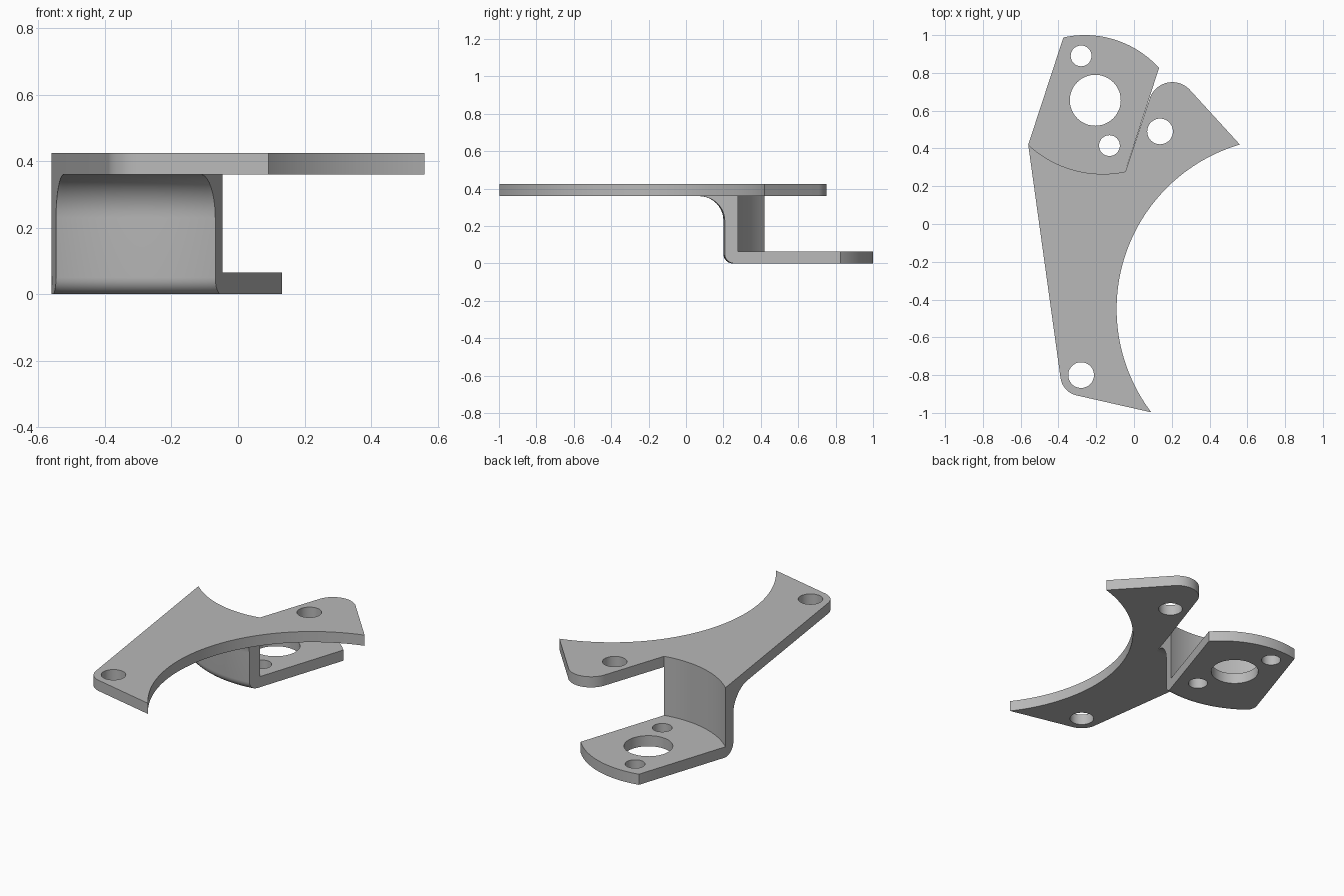
import bpy
import bmesh
from math import sin, cos, atan2, radians, degrees, sqrt
from mathutils import Vector
from mathutils.geometry import tessellate_polygon

if "Cube" in bpy.data.objects:
    bpy.data.objects.remove(bpy.data.objects["Cube"], do_unlink=True)

# Heights and the axis of the curved riser wall
LOW, UNDER, TOP = 0.065, 0.36, 0.425
AXIS = Vector((-0.165, 0.846))
R_IN, R_OUT, R_ROUND, R_FILLET = 0.581, 0.646, 0.05, 0.13
STEPS = 32

bm = bmesh.new()


def arc(cx, cy, r, a0, a1, n=24):
    angles = [radians(a0 + (a1 - a0) * i / n) for i in range(n + 1)]
    return [Vector((cx + r * cos(a), cy + r * sin(a))) for a in angles]


def hole(cx, cy, r):
    return arc(cx, cy, r, 0, 360, 48)[:-1]


def face(points):
    bm.faces.new([bm.verts.new(p) for p in points])


def at(points, z):
    return [Vector((p.x, p.y, z)) for p in points]


def strip(lower, upper, closed=False):
    n = len(lower)
    for i in range(n if closed else n - 1):
        j = (i + 1) % n
        face((lower[i], lower[j], upper[j], upper[i]))


def cap(outline, holes, z):
    loops = [at(loop, z) for loop in [outline] + holes]
    flat = [p for loop in loops for p in loop]
    for tri in tessellate_polygon(loops):
        face([flat[i] for i in tri])


# Vertical trim lines that end the riser wall on each side
LEFT = (Vector((-0.56, 0.42)), Vector((0.171, -1.235)).normalized())
RIGHT = (Vector((0.13, 0.825)), Vector((-0.175, -0.545)).normalized())


def trim(line, r):
    start, d = line
    rel = start - AXIS
    b = rel.dot(d)
    return start + d * (-b + sqrt(b * b - rel.dot(rel) + r * r))


def wall_arc(r):
    ends = [trim(line, r) - AXIS for line in (LEFT, RIGHT)]
    a0, a1 = [degrees(atan2(e.y, e.x)) for e in ends]
    return arc(AXIS.x, AXIS.y, r, a0, a1, STEPS)


# Riser profile: rounded bottom edge, straight face, large fillet at the top
outer = [(R_OUT - R_ROUND + R_ROUND * sin(radians(a)),
          R_ROUND - R_ROUND * cos(radians(a))) for a in range(0, 91, 15)]
outer += [(R_OUT + R_FILLET - R_FILLET * cos(radians(a)),
           UNDER - R_FILLET + R_FILLET * sin(radians(a))) for a in range(0, 91, 9)]
inner = [(R_IN, TOP), (R_IN, UNDER), (R_IN, LOW)]

for profile in (inner, outer):
    for (r0, z0), (r1, z1) in zip(profile, profile[1:]):
        strip(at(wall_arc(r0), z0), at(wall_arc(r1), z1))
for line in (LEFT, RIGHT):
    section = inner[1:] + [(R_IN, 0)] + outer
    face([at([trim(line, r)], z)[0] for r, z in section])

arc_in = wall_arc(R_IN)
arc_fillet = wall_arc(outer[-1][0])
arc_round = wall_arc(outer[0][0])
left_corner, right_corner = arc_in[0], arc_in[-1]

# Upper plate: tab, concave sweep and rounded foot corner
rim = [right_corner]
rim += arc(0.203, 0.625, 0.126, 162, 42)
rim += arc(0.815, -0.45, 0.907, 106.3, 217.1, 64)
rim += arc(-0.28, -0.80, 0.11, 258, 188, 12)
rim += [arc_fillet[0], left_corner]
upper_holes = [hole(-0.28, -0.80, 0.068), hole(0.138, 0.49, 0.068)]
strip(at(rim, UNDER), at(rim, TOP))
cap(rim + arc_in[1:-1], upper_holes, TOP)
cap(rim[:-1] + arc_fillet[1:], upper_holes, UNDER)

# Lower plate: curved far edge and three holes
rim = [right_corner] + arc(-0.26, 0.47, 0.53, 42.2, 102.4, 32) + [left_corner]
lower_holes = [hole(-0.205, 0.655, 0.135), hole(-0.28, 0.89, 0.055),
               hole(-0.13, 0.415, 0.055)]
strip(at(rim, 0), at(rim, LOW))
cap(rim + arc_in[1:-1], lower_holes, LOW)
cap(rim + arc_round, lower_holes, 0)

# Hole walls
for holes, z0, z1 in ((upper_holes, UNDER, TOP), (lower_holes, 0, LOW)):
    for loop in holes:
        strip(at(loop, z0), at(loop, z1), closed=True)

# Weld, orient and keep crisp edges around the flat faces
bmesh.ops.remove_doubles(bm, verts=bm.verts[:], dist=0.0001)
bmesh.ops.recalc_face_normals(bm, faces=bm.faces[:])
bm.normal_update()
for f in bm.faces:
    f.smooth = True
for e in bm.edges:
    borders_flat = any(abs(f.normal.z) > 0.9999 for f in e.link_faces)
    e.smooth = not borders_flat and e.calc_face_angle(3.0) < radians(30)

mesh = bpy.data.meshes.new("mounting_bracket")
bm.to_mesh(mesh)
bm.free()

# Plain grey metal
grey = bpy.data.materials.new("light_grey")
grey.use_nodes = True
colour = (0.48, 0.48, 0.48, 1)
grey.diffuse_color = colour
grey.node_tree.nodes["Principled BSDF"].inputs["Base Color"].default_value = colour
mesh.materials.append(grey)

bracket = bpy.data.objects.new("mounting_bracket", mesh)
bpy.context.collection.objects.link(bracket)
